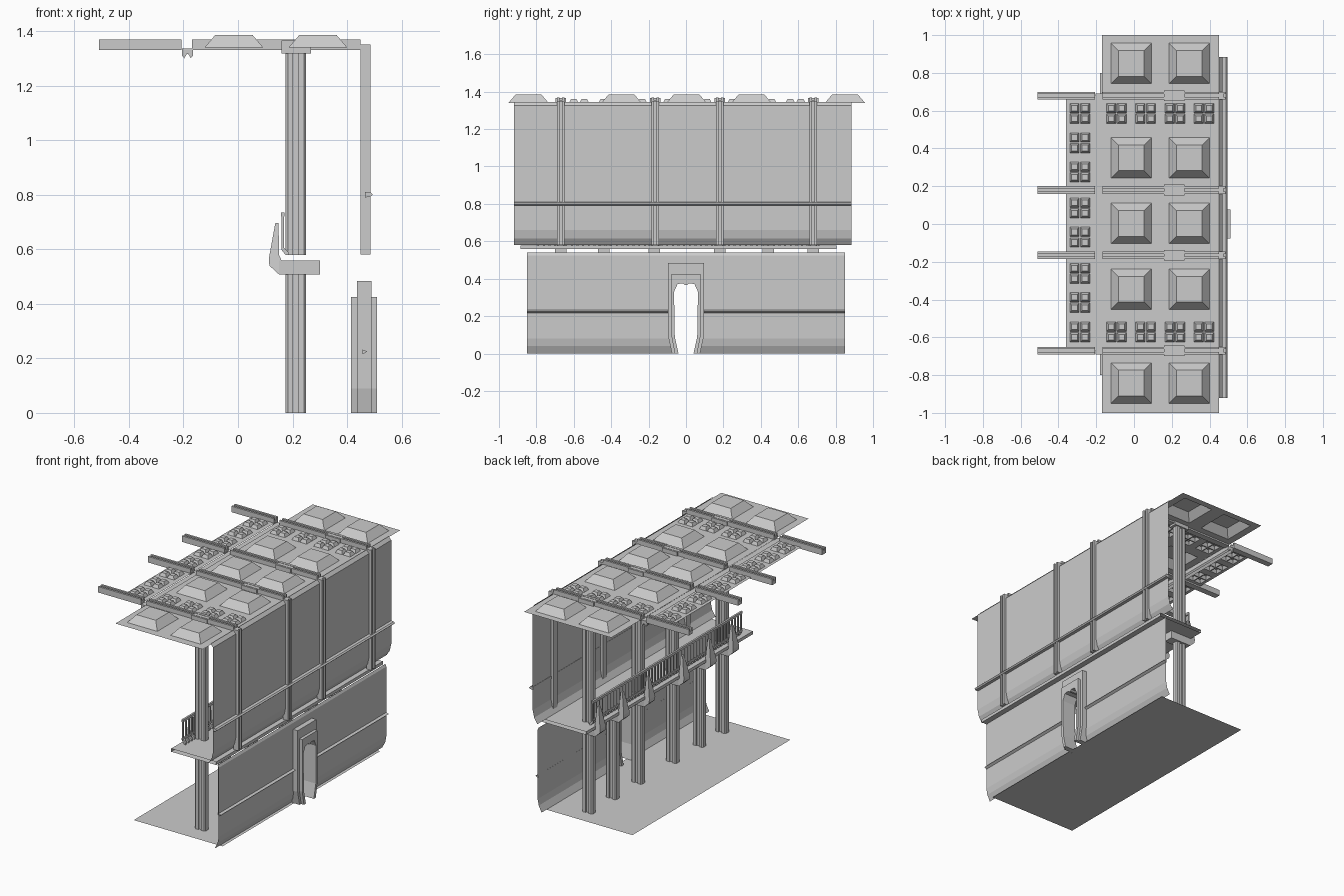
import bpy, bmesh

if "Cube" in bpy.data.objects:
    bpy.data.objects.remove(bpy.data.objects["Cube"])

COLS = [-0.67, -0.44, -0.17, 0.18, 0.44, 0.68]
BEAMS = [-0.67, -0.165, 0.18, 0.68]


def finish(name, bm, fix=True):
    if fix:
        bmesh.ops.recalc_face_normals(bm, faces=bm.faces)
    me = bpy.data.meshes.new(name)
    bm.to_mesh(me)
    bm.free()
    ob = bpy.data.objects.new(name, me)
    bpy.context.collection.objects.link(ob)
    return ob


def place(axis, p, t):
    return {'x': (t, p[0], p[1]), 'y': (p[0], t, p[1]), 'z': (p[0], p[1], t)}[axis]


def extrude(name, pts, axis, a, b, closed=True, caps=True):
    """Sweep a 2D profile along one axis from a to b."""
    bm = bmesh.new()
    A = [bm.verts.new(place(axis, p, a)) for p in pts]
    B = [bm.verts.new(place(axis, p, b)) for p in pts]
    n = len(pts)
    for i in range(n if closed else n - 1):
        j = (i + 1) % n
        bm.faces.new((A[i], A[j], B[j], B[i]))
    if closed and caps:
        bm.faces.new(A[::-1])
        bm.faces.new(B)
    return finish(name, bm, closed)


def box(name, x0, x1, y0, y1, z0, z1):
    return extrude(name, [(x0, y0), (x1, y0), (x1, y1), (x0, y1)], 'z', z0, z1)


def roof_sheet(name, x0, x1, y0, y1, z, domes):
    """Thin sheet with hollow frustum skylights: (cx, cy, base half, top half, height)."""
    bm = bmesh.new()
    xs, ys = {x0, x1}, {y0, y1}
    for cx, cy, h, t, k in domes:
        xs |= {round(cx - h, 4), round(cx + h, 4)}
        ys |= {round(cy - h, 4), round(cy + h, 4)}
    xs, ys = sorted(xs), sorted(ys)
    for xa, xb in zip(xs, xs[1:]):
        for ya, yb in zip(ys, ys[1:]):
            mx, my = (xa + xb) / 2, (ya + yb) / 2
            if not any(abs(mx - d[0]) < d[2] and abs(my - d[1]) < d[2] for d in domes):
                bm.faces.new([bm.verts.new(v) for v in
                              ((xa, ya, z), (xb, ya, z), (xb, yb, z), (xa, yb, z))])
    sq = [(-1, -1), (1, -1), (1, 1), (-1, 1)]
    for cx, cy, h, t, k in domes:
        lo = [bm.verts.new((cx + h * u, cy + h * v, z)) for u, v in sq]
        hi = [bm.verts.new((cx + t * u, cy + t * v, z + k)) for u, v in sq]
        for i in range(4):
            j = (i + 1) % 4
            bm.faces.new((lo[i], lo[j], hi[j], hi[i]))
        bm.faces.new(hi)
    bmesh.ops.remove_doubles(bm, verts=bm.verts, dist=0.0005)
    # merge coplanar cells so the sheet stays clean
    bmesh.ops.dissolve_limit(bm, angle_limit=0.01, verts=bm.verts, edges=bm.edges)
    return finish(name, bm, False)


def cluster(cx, cy):
    return [(cx + i * 0.028, cy + j * 0.028, 0.025, 0.015, 0.02) for i in (-1, 1) for j in (-1, 1)]


# ground sheet
extrude("ground", [(-0.18, 0), (0.45, 0)], 'y', -0.8, 0.8, closed=False)

# main roof with large skylights and small window clusters
domes = [(x, y, 0.107, 0.068, 0.046) for x in (-0.015, 0.293)
         for y in (-0.842, -0.345, 0.003, 0.35, 0.85)]
for y in (-0.572, 0.585):
    for x in (-0.093, 0.062, 0.217, 0.37):
        domes += cluster(x, y)
roof_sheet("main_roof", -0.17, 0.45, -1, 1, 1.34, domes)

# eave roof, one strip along the platform side
eave = []
for y in (0.585, 0.43, 0.275, 0.085, -0.07, -0.262, -0.415, -0.572):
    eave += cluster(-0.287, y)
roof_sheet("eave_roof", -0.36, -0.205, -0.67, 0.68, 1.34, eave)

# gutter hanging between the two roofs
extrude("gutter", [(-0.205, 1.335), (-0.205, 1.31), (-0.197, 1.3), (-0.188, 1.315),
                   (-0.182, 1.315), (-0.173, 1.3), (-0.165, 1.31), (-0.165, 1.335)],
        'y', -0.69, 0.69)

# roof beams (grooved channel), wall ribs and column capitals
for y in BEAMS:
    sect = [(y - 0.02, 1.33), (y + 0.02, 1.33), (y + 0.02, 1.368), (y + 0.007, 1.368),
            (y + 0.007, 1.352), (y - 0.007, 1.352), (y - 0.007, 1.368), (y - 0.02, 1.368)]
    extrude("eave_beam", sect, 'x', -0.51, -0.207)
    extrude("roof_beam", sect, 'x', -0.168, 0.45)
    rib = [(0.45, y - 0.02), (0.485, y - 0.02), (0.485, y - 0.007), (0.474, y - 0.007),
           (0.474, y + 0.007), (0.485, y + 0.007), (0.485, y + 0.02), (0.45, y + 0.02)]
    extrude("wall_rib", rib, 'z', 0.58, 1.35)
    box("capital", 0.16, 0.267, y - 0.028, y + 0.028, 1.317, 1.366)

# columns with grooved sides
half = [(-0.0375, 0.014), (-0.03, 0.021), (-0.01, 0.021), (-0.01, 0.012),
        (0.01, 0.012), (0.01, 0.021), (0.03, 0.021), (0.0375, 0.014)]
section = half + [(x, -y) for x, y in reversed(half)]
for y in COLS:
    extrude("lower_column", [(0.2125 + u, y + v) for u, v in section], 'z', 0, 0.51)
for y in BEAMS:
    extrude("upper_column", [(0.2125 + u, y + v) for u, v in section], 'z', 0.578, 1.33)

# brackets carrying the deck, with tapered uprights
for y in COLS:
    box("bracket_arm", 0.15, 0.30, y - 0.03, y + 0.03, 0.508, 0.558)
    ob = extrude("bracket_upright", [(0.115, 0.54), (0.15, 0.508), (0.16, 0.558), (0.15, 0.58),
                                     (0.149, 0.697), (0.137, 0.697), (0.113, 0.565)],
                 'y', y - 0.03, y + 0.03)
    for v in ob.data.vertices:
        if v.co.z > 0.65:
            v.co.y = y + (v.co.y - y) * 0.3

# deck, open at its ends
extrude("deck", [(0.145, 0.558), (0.465, 0.558), (0.465, 0.578), (0.145, 0.578)],
        'y', -0.885, 0.805, caps=False)

# railing with bent balusters
post = [(0.16, 0.732), (0.168, 0.732), (0.168, 0.605), (0.185, 0.59), (0.185, 0.578),
        (0.175, 0.578), (0.16, 0.597)]
for i in range(51):
    y = -0.79 + i * 0.03
    extrude("baluster", post, 'y', y - 0.005, y + 0.005)
box("hand_rail", 0.158, 0.17, -0.8, 0.715, 0.72, 0.735)
box("bottom_rail", 0.16, 0.168, -0.8, 0.715, 0.605, 0.617)

# upper wall: thin sheet curling in at the bottom
extrude("upper_wall", [(0.45, 1.345), (0.468, 1.325), (0.468, 0.66), (0.458, 0.615), (0.435, 0.58)],
        'y', -0.92, 0.885, closed=False)
extrude("upper_wall_trim", [(0.466, 0.81), (0.486, 0.808), (0.494, 0.80), (0.486, 0.792), (0.466, 0.79)],
        'y', -0.92, 0.885)

# lower wall: same sheet, split around the doorway
low = [(0.45, 0.54), (0.458, 0.525), (0.458, 0.08), (0.45, 0.04), (0.43, 0.0)]
trim = [(0.457, 0.232), (0.474, 0.225), (0.457, 0.215)]
for a, b in ((-0.85, -0.07), (0.07, 0.85)):
    extrude("lower_wall", low, 'y', a, b, closed=False)
    extrude("lower_wall_trim", trim, 'y', a, b)
extrude("wall_over_door", low[:2] + [(0.458, 0.42)], 'y', -0.07, 0.07, closed=False)


# nested door frames around an open passage
def door_frame(name, outer, inner, x0, x1):
    right = outer + inner
    u = [(-y, z) for y, z in outer] + [(y, z) for y, z in reversed(outer)]
    hole = [(y, z) for y, z in inner] + [(-y, z) for y, z in reversed(inner)]
    extrude(name, u + hole, 'x', x0, x1)


door_frame("door_frame_inner", [(0.06, 0), (0.077, 0.09), (0.077, 0.425)],
           [(0.04, 0), (0.06, 0.09), (0.064, 0.33), (0.045, 0.372), (0.015, 0.375), (0.006, 0.366)],
           0.415, 0.51)
door_frame("door_frame_outer", [(0.075, 0), (0.095, 0.09), (0.095, 0.483)],
           [(0.06, 0), (0.077, 0.09), (0.077, 0.425)], 0.436, 0.49)
